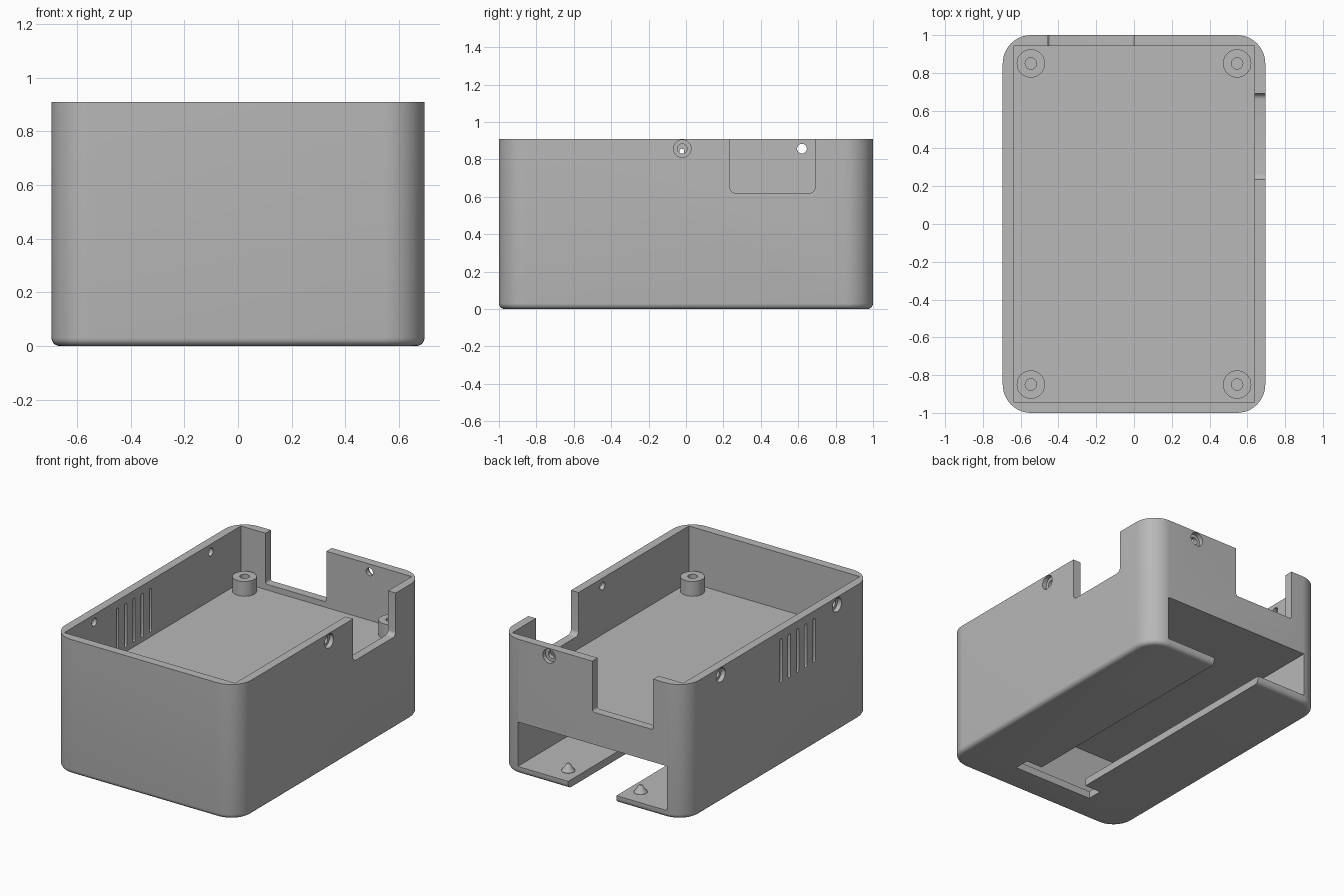
import bpy, bmesh, math
from mathutils import Matrix, Vector

cube = bpy.data.objects.get("Cube")
if cube:
    bpy.data.objects.remove(cube, do_unlink=True)

# Single plastic colour
plastic = bpy.data.materials.new("grey plastic")
plastic.use_nodes = True
GREY = (0.48, 0.48, 0.48, 1)
plastic.diffuse_color = GREY
plastic.node_tree.nodes["Principled BSDF"].inputs["Base Color"].default_value = GREY

HALF_X, HALF_Y, HEIGHT = 0.695, 1.0, 0.91
FLOOR = 0.53
SCREW_Z = 0.857


def finish(bm, name):
    bmesh.ops.recalc_face_normals(bm, faces=bm.faces)
    mesh = bpy.data.meshes.new(name)
    bm.to_mesh(mesh)
    bm.free()
    mesh.materials.append(plastic)
    obj = bpy.data.objects.new(name, mesh)
    bpy.context.collection.objects.link(obj)
    return obj


def box_mesh(low, high, axis=None, radius=0, segments=6):
    """Box between two corners, with the edges along one axis rounded."""
    low, high = Vector(low), Vector(high)
    bm = bmesh.new()
    bmesh.ops.create_cube(bm, size=1)
    bmesh.ops.scale(bm, vec=high - low, verts=bm.verts)
    bmesh.ops.translate(bm, vec=(low + high) / 2, verts=bm.verts)
    if axis is not None:
        edges = [e for e in bm.edges
                 if abs((e.verts[0].co - e.verts[1].co).normalized()[axis]) > 0.9]
        bmesh.ops.bevel(bm, geom=edges, offset=radius, segments=segments,
                        profile=0.5, affect='EDGES')
    return bm


def cylinder(radius, start, end):
    start, end = Vector(start), Vector(end)
    direction = end - start
    bm = bmesh.new()
    turn = direction.to_track_quat('Z', 'Y').to_matrix().to_4x4()
    bmesh.ops.create_cone(bm, cap_ends=True, segments=24, radius1=radius,
                          radius2=radius, depth=direction.length,
                          matrix=Matrix.Translation((start + end) / 2) @ turn)
    return bm


def lathe(name, profile, x, y):
    bm = bmesh.new()
    verts = [bm.verts.new((r, 0, z)) for r, z in profile]
    edges = [bm.edges.new(pair) for pair in zip(verts, verts[1:])]
    bmesh.ops.spin(bm, geom=verts + edges, cent=(0, 0, 0), axis=(0, 0, 1),
                   angle=math.tau, steps=32)
    bmesh.ops.remove_doubles(bm, verts=bm.verts, dist=0.0001)
    bmesh.ops.translate(bm, vec=(x, y, 0), verts=bm.verts)
    return finish(bm, name)


def smooth(obj):
    bpy.ops.object.select_all(action='DESELECT')
    obj.select_set(True)
    bpy.context.view_layer.objects.active = obj
    bpy.ops.object.shade_smooth_by_angle(angle=math.radians(32))


# Outer shell block: large corner rounds, small round along the bottom
bm = box_mesh((-HALF_X, -HALF_Y, 0), (HALF_X, HALF_Y, HEIGHT), 2, 0.15, 12)
bottom = [e for e in bm.edges if all(v.co.z < 0.001 for v in e.verts)]
bmesh.ops.bevel(bm, geom=bottom, offset=0.03, segments=5, profile=0.5, affect='EDGES')
case = finish(bm, "case_shell")


def cut(bm):
    tool = finish(bm, "cutter")
    tool.hide_render = True
    bpy.context.view_layer.objects.active = case
    mod = case.modifiers.new("cut", 'BOOLEAN')
    mod.operation, mod.solver, mod.object = 'DIFFERENCE', 'EXACT', tool
    bpy.ops.object.modifier_apply(modifier=mod.name)
    bpy.data.objects.remove(tool, do_unlink=True)


# Main cavity, open at the top
cut(box_mesh((-0.638, -0.942, FLOOR), (0.638, 0.942, 1.1)))

# Lower compartment, open at the back, with a T-shaped opening underneath
cut(box_mesh((-0.557, -0.82, 0.05), (0.557, 1.1, 0.35)))
cut(box_mesh((-0.18, -0.75, -0.1), (0.18, 1.1, 0.1)))
cut(box_mesh((-0.3, -0.795, -0.1), (0.3, -0.69, 0.1)))

# Connector openings in the left side and the back
cut(box_mesh((0.6, 0.235, 0.62), (0.8, 0.69, 1.1), 0, 0.03))
cut(box_mesh((-0.455, 0.9, 0.568), (0, 1.1, 1.1), 1, 0.015))

# Vent slots
for i in range(5):
    y = -0.022 - 0.088 * i
    cut(box_mesh((-0.8, y - 0.0125, 0.562), (-0.6, y + 0.0125, 0.857), 0, 0.012, 4))

# Counterbored screw holes: position on the outer face, outward direction
for place, out in (((HALF_X, -0.02), (1, 0)), ((-HALF_X, 0.62), (-1, 0)),
                   ((-HALF_X, -0.62), (-1, 0)), ((0.323, HALF_Y), (0, 1))):
    point, outward = Vector((*place, SCREW_Z)), Vector((*out, 0))
    cut(cylinder(0.026, point - outward * 0.1, point + outward * 0.1))
    cut(cylinder(0.047, point - outward * 0.03, point + outward * 0.1))
smooth(case)

# Board mounting posts and snap bumps on the compartment rails
for side, sx in (("left", 1), ("right", -1)):
    for end, sy in (("front", -1), ("back", 1)):
        smooth(lathe(f"{end}_{side}_post",
                     [(0.03, FLOOR - 0.02), (0.03, 0.63), (0.075, 0.63),
                      (0.075, FLOOR - 0.02), (0.03, FLOOR - 0.02)],
                     sx * 0.546, sy * 0.85))
    smooth(lathe(f"{side}_snap_bump",
                 [(0, 0.04), (0.042, 0.04), (0.042, 0.052), (0.024, 0.075),
                  (0.018, 0.09), (0.01, 0.098), (0, 0.1)], sx * 0.27, 0.87))
